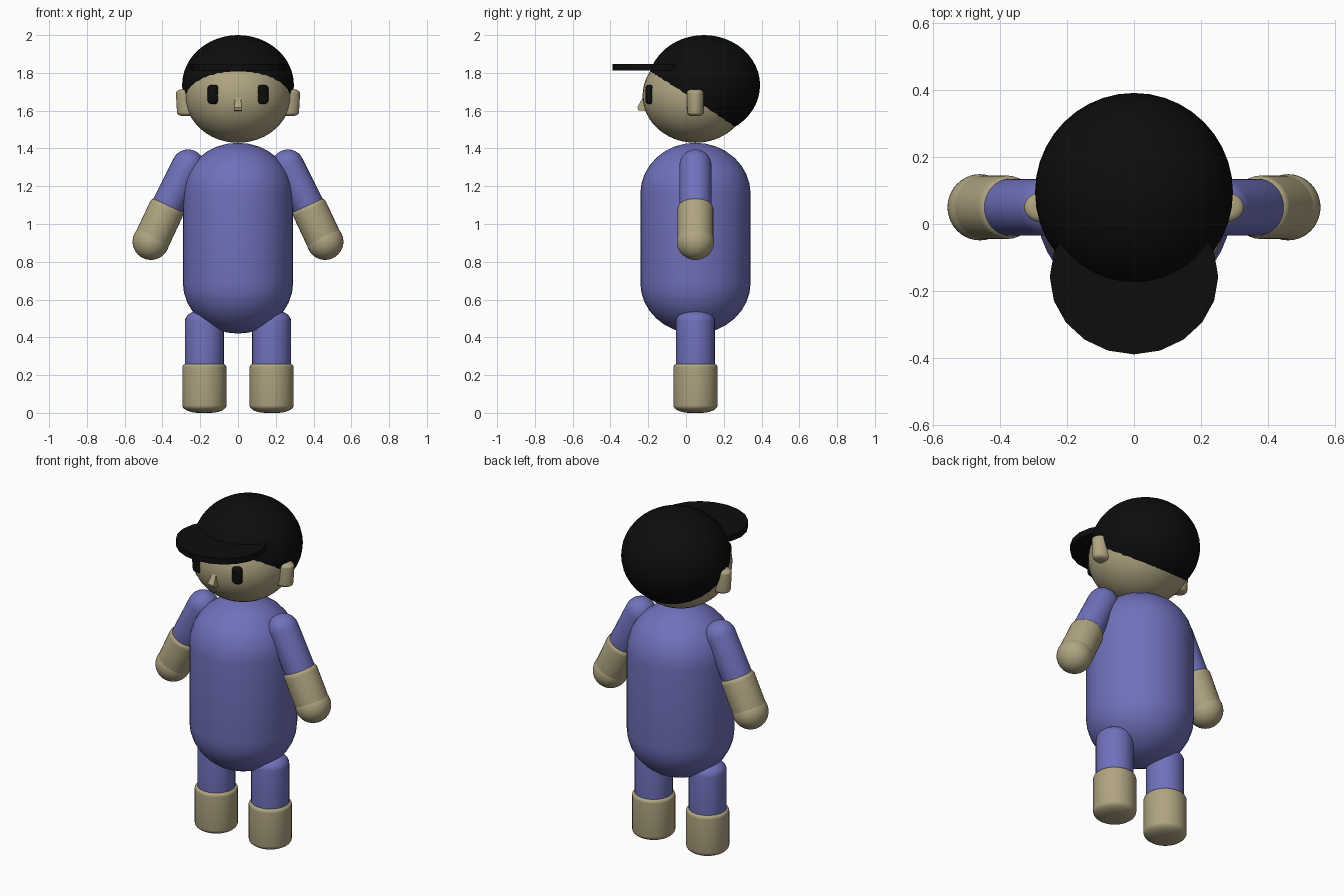
import bpy, bmesh
from math import sin, cos, pi, radians
from mathutils import Vector

if "Cube" in bpy.data.objects:
    bpy.data.objects.remove(bpy.data.objects["Cube"])

CY = 0.05  # depth of the body axis


def material(name, rgb):
    m = bpy.data.materials.new(name)
    m.diffuse_color = (*rgb, 1)
    m.use_nodes = True
    m.node_tree.nodes["Principled BSDF"].inputs["Base Color"].default_value = m.diffuse_color
    return m


BLUE = material("blue_cloth", (0.16, 0.165, 0.5))
SKIN = material("skin", (0.43, 0.37, 0.22))
BLACK = material("black", (0.004, 0.004, 0.004))


def finish(name, bm, mat, smooth=True):
    bmesh.ops.recalc_face_normals(bm, faces=bm.faces[:])
    me = bpy.data.meshes.new(name)
    bm.to_mesh(me)
    bm.free()
    me.materials.append(mat)
    ob = bpy.data.objects.new(name, me)
    bpy.context.collection.objects.link(ob)
    if smooth:
        bpy.ops.object.select_all(action='DESELECT')
        ob.select_set(True)
        bpy.context.view_layer.objects.active = ob
        bpy.ops.object.shade_smooth_by_angle(angle=radians(40))
    return ob


def pill(name, p0, p1, r, cap0, cap1, mat, segs=32, flat_y=1.0, taper=1.0):
    """Rounded cylinder from p0 to p1; each cap is (corner width, corner height)."""
    p0, p1 = Vector(p0), Vector(p1)
    length, n = (p1 - p0).length, 8
    prof = []
    for i in range(n + 1):
        a = pi / 2 * i / n
        prof.append((r - cap0[0] * (1 - sin(a)), cap0[1] * (1 - cos(a))))
    for i in range(n + 1):
        a = pi / 2 * i / n
        prof.append((r - cap1[0] * (1 - cos(a)), length - cap1[1] * (1 - sin(a))))
    bm = bmesh.new()
    rings = []
    for rad, z in prof:
        rad = max(rad, 1e-4) * (taper + (1 - taper) * z / length)
        rings.append([bm.verts.new((rad * cos(2 * pi * k / segs), rad * flat_y * sin(2 * pi * k / segs), z))
                      for k in range(segs)])
    for a, b in zip(rings, rings[1:]):
        for k in range(segs):
            j = (k + 1) % segs
            bm.faces.new((a[k], a[j], b[j], b[k]))
    bm.faces.new(rings[0])
    bm.faces.new(rings[-1])
    ob = finish(name, bm, mat)
    ob.location = p0
    ob.rotation_mode = 'QUATERNION'
    d = p1 - p0
    if abs(d.x) + abs(d.y) > 1e-6:
        ob.rotation_quaternion = Vector((0, 0, 1)).rotation_difference(d)
    return ob


def ball(name, loc, radii, mat):
    bm = bmesh.new()
    bmesh.ops.create_uvsphere(bm, u_segments=40, v_segments=24, radius=1)
    bmesh.ops.scale(bm, vec=radii, verts=bm.verts)
    finish(name, bm, mat).location = loc


# Torso
pill("torso", (0, CY, 0.42), (0, CY, 1.43), 0.292, (0.292, 0.27), (0.292, 0.27), BLUE, 40)

# Head and the cap shell that overlaps it
ball("head", (0, CY, 1.68), (0.28, 0.28, 0.25), SKIN)
ball("cap", (0, 0.095, 1.735), (0.296, 0.297, 0.265), BLACK)

# Cap brim: flat twenty-sided disc
bm = bmesh.new()
bmesh.ops.create_cone(bm, cap_ends=True, segments=20, radius1=1, radius2=1, depth=1)
bmesh.ops.scale(bm, vec=(0.252, 0.232, 0.036), verts=bm.verts)
finish("cap_brim", bm, BLACK).location = (0, -0.158, 1.83)

# Nose: wedge sloping out toward the bottom
bm = bmesh.new()
for w, y, z in ((0.014, -0.225, 1.675), (0.02, -0.258, 1.618), (0.02, -0.252, 1.602),
                (0.02, -0.19, 1.597), (0.014, -0.19, 1.675)):
    bm.verts.new((-w, y, z))
    bm.verts.new((w, y, z))
bmesh.ops.convex_hull(bm, input=bm.verts[:])
finish("nose", bm, SKIN, smooth=False)

# Paired parts
for s, side in ((-1, "right"), (1, "left")):
    pill(side + "_eye", (s * 0.13, -0.192, 1.636), (s * 0.13, -0.192, 1.736), 0.031,
         (0.02, 0.02), (0.02, 0.02), BLACK, 16, flat_y=0.75)
    pill(side + "_ear", (s * 0.268, CY, 1.572), (s * 0.27, CY, 1.713), 0.06,
         (0.035, 0.02), (0.035, 0.02), SKIN, 24, flat_y=0.78, taper=0.9)
    pill(side + "_upper_arm", (s * 0.226, CY, 1.386), (s * 0.385, CY, 1.07), 0.085,
         (0.085, 0.085), (0.04, 0.03), BLUE)
    pill(side + "_forearm", (s * 0.367, CY, 1.105), (s * 0.455, CY, 0.918), 0.095,
         (0.03, 0.03), (0.01, 0.01), SKIN)
    ball(side + "_hand", (s * 0.461, CY, 0.907), (0.097, 0.099, 0.097), SKIN)
    pill(side + "_leg", (s * 0.178, CY, 0.2), (s * 0.178, CY, 0.545), 0.103,
         (0.02, 0.02), (0.09, 0.06), BLUE)
    pill(side + "_foot", (s * 0.178, CY, 0.0), (s * 0.178, CY, 0.26), 0.117,
         (0.09, 0.04), (0.02, 0.02), SKIN)
